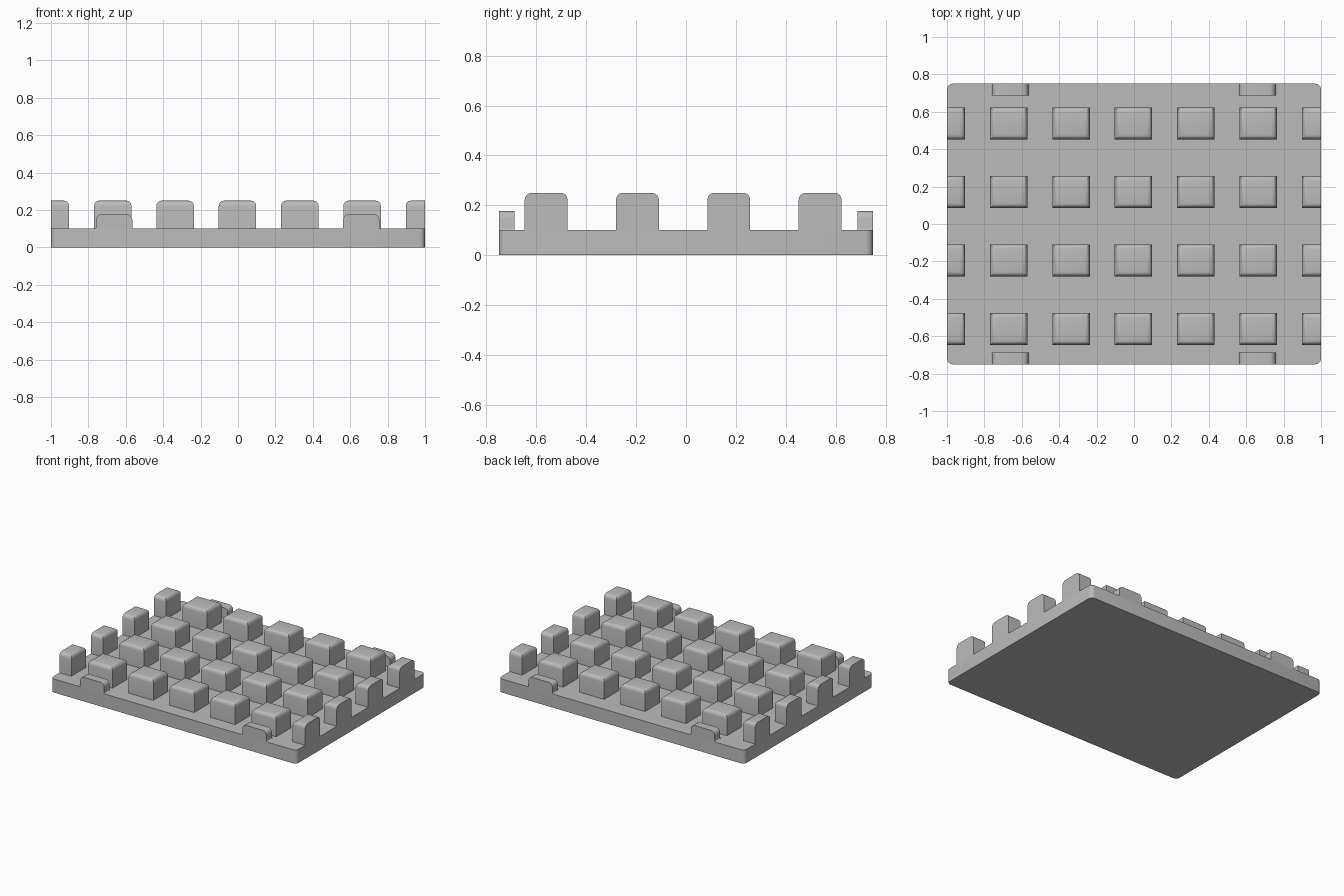
import bpy
import bmesh
from math import cos, sin, pi
from mathutils import Vector

if "Cube" in bpy.data.objects:
    bpy.data.objects.remove(bpy.data.objects["Cube"], do_unlink=True)

HALF_X, HALF_Y = 1.0, 0.75
BASE_TOP, BLOCK_TOP, TAB_TOP = 0.1, 0.25, 0.177

grey = bpy.data.materials.new("plain grey")
grey.use_nodes = True
colour = (0.5, 0.5, 0.5, 1)
grey.diffuse_color = colour
grey.node_tree.nodes["Principled BSDF"].inputs["Base Color"].default_value = colour


def finish(bm, name):
    bmesh.ops.recalc_face_normals(bm, faces=bm.faces)
    mesh = bpy.data.meshes.new(name)
    bm.to_mesh(mesh)
    bm.free()
    mesh.materials.append(grey)
    obj = bpy.data.objects.new(name, mesh)
    bpy.context.collection.objects.link(obj)
    bpy.ops.object.select_all(action="DESELECT")
    obj.select_set(True)
    bpy.context.view_layer.objects.active = obj
    bpy.ops.object.shade_smooth_by_angle(angle=pi / 5)
    return obj


def box(x0, x1, y0, y1, z0, z1):
    bm = bmesh.new()
    bmesh.ops.create_cube(bm, size=1)
    for v in bm.verts:
        v.co = Vector((x1 if v.co.x > 0 else x0,
                       y1 if v.co.y > 0 else y0,
                       z1 if v.co.z > 0 else z0))
    return bm


def round_edges(bm, test, radius):
    edges = [e for e in bm.edges if test(*[v.co for v in e.verts])]
    bmesh.ops.bevel(bm, geom=edges, offset=radius, segments=4,
                    profile=0.5, affect="EDGES")


# Base plate with rounded vertical corners
base = box(-HALF_X, HALF_X, -HALF_Y, HALF_Y, 0, BASE_TOP)
round_edges(base, lambda a, b: abs(a.z - b.z) > 0.05, 0.03)
finish(base, "base_plate")

# Grid of blocks with rounded tops; the outer columns are cut flush with the plate
for row in range(4):
    y = -0.561 + row * 0.3663
    for col in range(7):
        x = -0.003 + (col - 3) * 0.3333
        block = box(x - 0.1, x + 0.1, y - 0.086, y + 0.086, BASE_TOP - 0.01, BLOCK_TOP)
        round_edges(block, lambda a, b: min(a.z, b.z) > BLOCK_TOP - 0.01, 0.028)
        for side in (-1, 1):
            cut = bmesh.ops.bisect_plane(
                block, geom=block.verts[:] + block.edges[:] + block.faces[:],
                plane_co=(side * HALF_X, 0, 0), plane_no=(side, 0, 0), clear_outer=True)
            rim = [e for e in cut["geom_cut"] if isinstance(e, bmesh.types.BMEdge)]
            if rim:
                bmesh.ops.holes_fill(block, edges=rim)
        finish(block, f"block_{row + 1}_{col + 1}")


# Tab outline: flared foot and rounded shoulders
def tab_half(half_width, radius=0.03, flare=0.008):
    def arc(cx, cz, r, start, end):
        angles = [start + (end - start) * i / 4 for i in range(5)]
        return [(cx + r * cos(a), cz + r * sin(a)) for a in angles]
    return ([(half_width + flare, BASE_TOP - 0.01)]
            + arc(half_width + flare, BASE_TOP + flare, flare, 1.5 * pi, pi)
            + arc(half_width - radius, TAB_TOP - radius, radius, 0, pi / 2))


# Edge tabs, two at the front and two at the back
for depth_name, side in (("front", -1), ("back", 1)):
    for side_name, x in (("right", -0.662), ("left", 0.659)):
        half = tab_half(0.097)
        outline = half + [(-px, pz) for px, pz in reversed(half)]
        bm = bmesh.new()
        face = bm.faces.new([bm.verts.new((x + px, side * HALF_Y, pz)) for px, pz in outline])
        out = bmesh.ops.extrude_face_region(bm, geom=[face], use_keep_orig=True)
        moved = [v for v in out["geom"] if isinstance(v, bmesh.types.BMVert)]
        bmesh.ops.translate(bm, verts=moved, vec=(0, -side * 0.063, 0))
        finish(bm, f"{depth_name}_{side_name}_tab")
